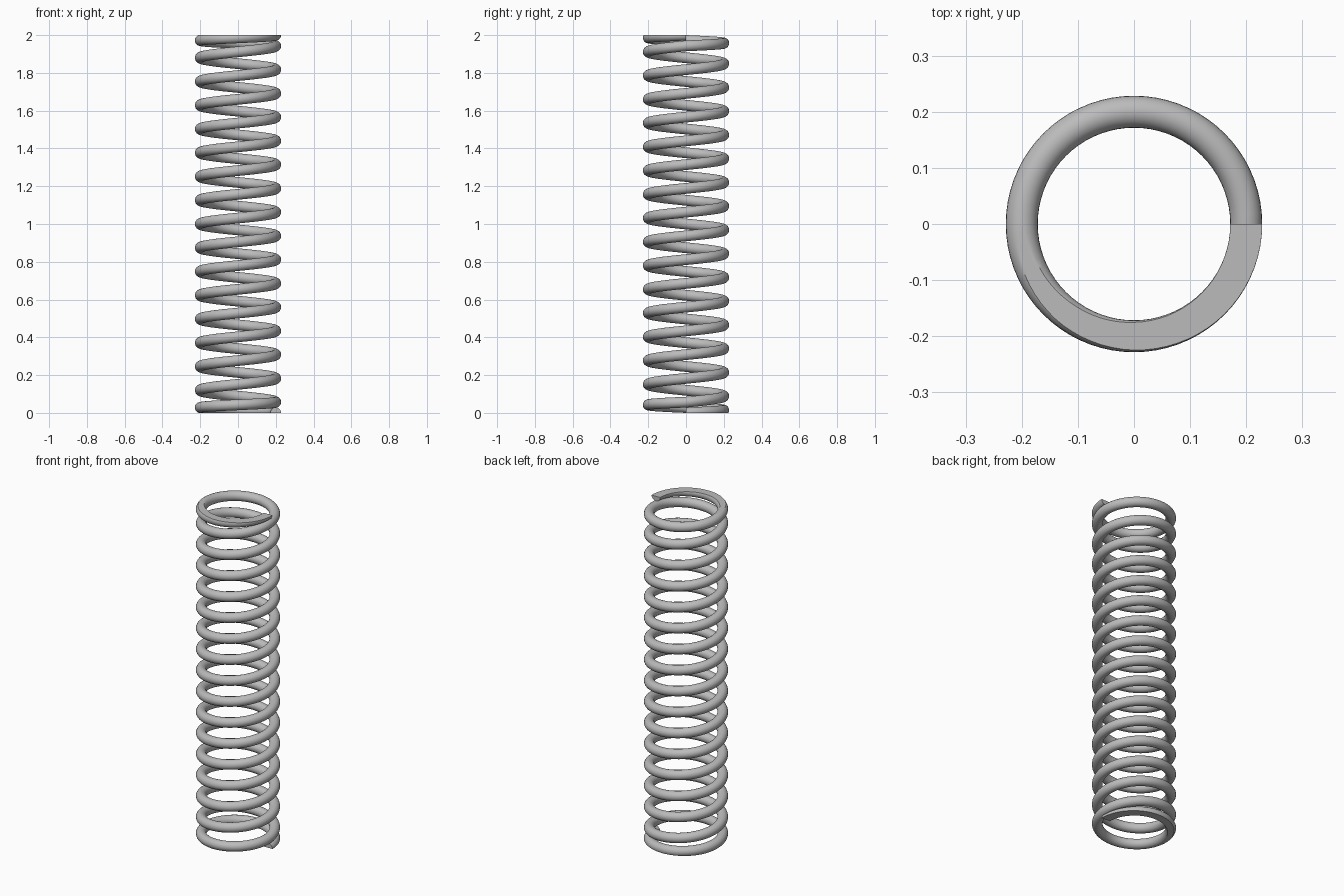
import bpy, bmesh
from math import sin, cos, pi, radians

cube = bpy.data.objects.get("Cube")
if cube:
    bpy.data.objects.remove(cube, do_unlink=True)

HEIGHT = 2.0
COIL_R = 0.2        # mean coil radius
WIRE_R = 0.0285     # wire radius
BODY_TURNS = 15     # open turns between the two closed end turns
TURNS = BODY_TURNS + 2
END_PITCH = 2 * WIRE_R
BODY_PITCH = (HEIGHT - 2 * END_PITCH) / BODY_TURNS
STEPS, SIDES = 72, 24


def wire_height(turn):
    """Height of the wire centre: tight end turns, open body turns."""
    body = min(max(turn - 1, 0), BODY_TURNS)
    return body * BODY_PITCH + (turn - body) * END_PITCH


def wire_ring(bm, turn):
    """One circular wire section, standing in the radial plane."""
    a, z = 2 * pi * turn, wire_height(turn)
    ring = []
    for i in range(SIDES):
        t = 2 * pi * i / SIDES
        r = COIL_R + WIRE_R * cos(t)
        ring.append(bm.verts.new((r * cos(a), r * sin(a), z + WIRE_R * sin(t))))
    return ring


# Steel
steel = bpy.data.materials.new("steel grey")
steel.use_nodes = True
steel.diffuse_color = (0.5, 0.5, 0.5, 1)
steel.node_tree.nodes["Principled BSDF"].inputs["Base Color"].default_value = (0.5, 0.5, 0.5, 1)

# Coiled wire with capped ends
bm = bmesh.new()
rings = [wire_ring(bm, s / STEPS) for s in range(TURNS * STEPS + 1)]
for a, b in zip(rings, rings[1:]):
    for i in range(SIDES):
        j = (i + 1) % SIDES
        bm.faces.new((a[i], a[j], b[j], b[i]))
bm.faces.new(rings[0])
bm.faces.new(rings[-1])

# Ground ends: cut at each end plane, then press the excess flat
for z in (0, HEIGHT):
    bmesh.ops.bisect_plane(bm, geom=bm.verts[:] + bm.edges[:] + bm.faces[:], dist=1e-5,
                           plane_co=(0, 0, z), plane_no=(0, 0, 1))
for v in bm.verts:
    v.co.z = min(max(v.co.z, 0), HEIGHT)
bmesh.ops.recalc_face_normals(bm, faces=bm.faces[:])

mesh = bpy.data.meshes.new("coil_spring")
bm.to_mesh(mesh)
bm.free()
mesh.materials.append(steel)
spring = bpy.data.objects.new("coil_spring", mesh)
bpy.context.collection.objects.link(spring)

bpy.ops.object.select_all(action='DESELECT')
spring.select_set(True)
bpy.context.view_layer.objects.active = spring
bpy.ops.object.shade_smooth_by_angle(angle=radians(30))
